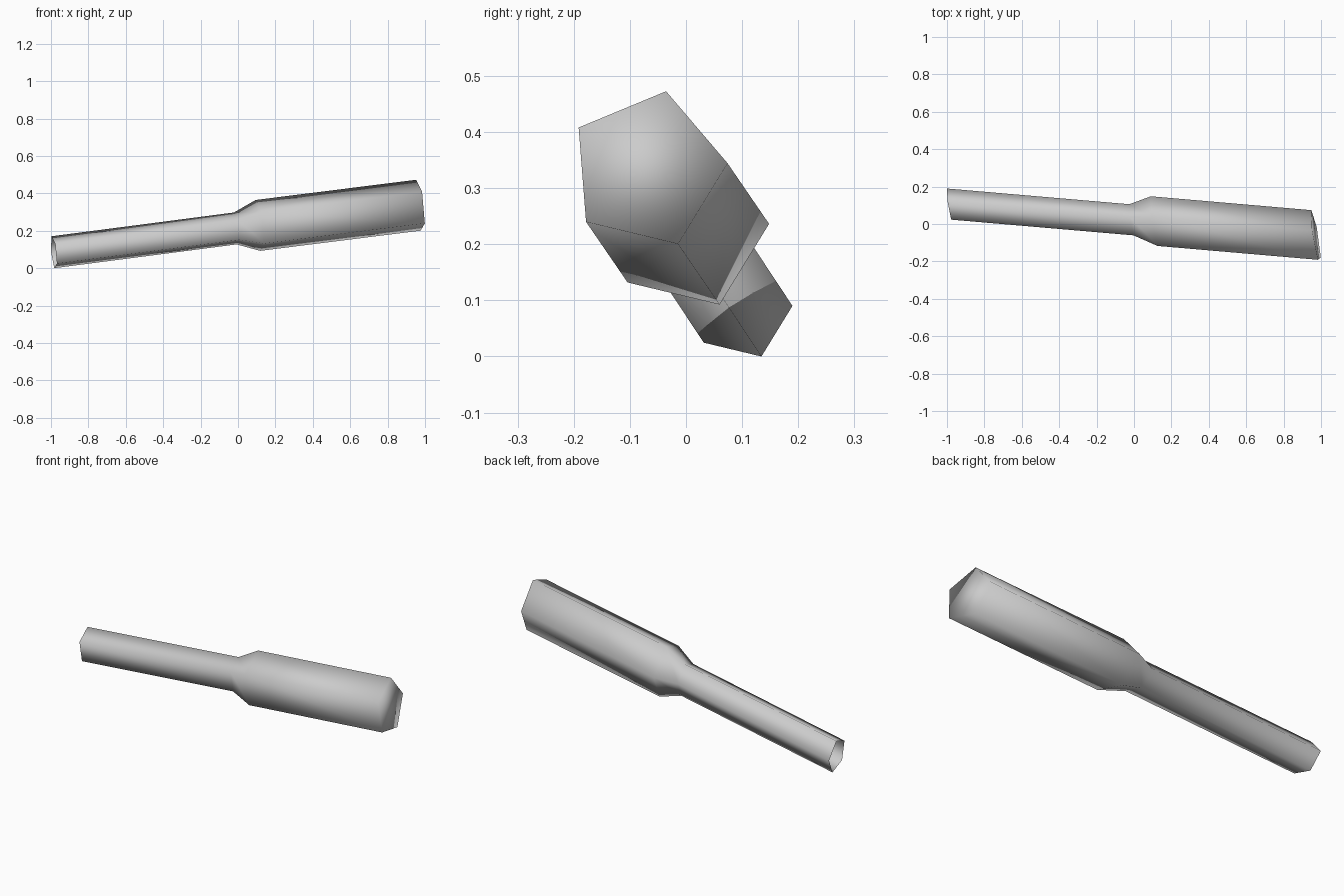
import bpy, bmesh
from math import cos, sin, radians

cube = bpy.data.objects.get("Cube")
if cube:
    bpy.data.objects.remove(cube, do_unlink=True)

SIDES = 5
START = radians(4.5)

# Single plain grey
grey = bpy.data.materials.new("plain_grey")
grey.use_nodes = True
colour = (0.6, 0.6, 0.6, 1)
grey.diffuse_color = colour
grey.node_tree.nodes["Principled BSDF"].inputs["Base Color"].default_value = colour


def ring(bm, centre, radius):
    """Five-sided ring lying in a slightly oblique plane."""
    verts = []
    for i in range(SIDES):
        a = START + radians(360 / SIDES) * i
        dy, dz = radius * cos(a), radius * sin(a)
        verts.append(bm.verts.new((centre[0] - 0.16 * dy - 0.1 * dz,
                                   centre[1] + dy, centre[2] + dz)))
    return verts


# Stations along the tilted axis: narrow open end, neck, shoulder, wide end
stations = [
    ((-0.985, 0.1, 0.083), 0.09),
    ((-0.01, 0.016, 0.21), 0.09),
    ((0.114, 0.005, 0.225), 0.1435),
    ((0.972, -0.069, 0.333), 0.1435),
]

bm = bmesh.new()
rings = [ring(bm, c, r) for c, r in stations]
for a, b in zip(rings, rings[1:]):
    for i in range(SIDES):
        j = (i + 1) % SIDES
        bm.faces.new((a[i], a[j], b[j], b[i]))
# Closed wide end; the narrow end stays open
bm.faces.new(rings[-1])
bmesh.ops.recalc_face_normals(bm, faces=bm.faces)
for f in bm.faces:
    f.smooth = True

mesh = bpy.data.meshes.new("stepped_tube")
bm.to_mesh(mesh)
bm.free()
mesh.materials.append(grey)
tube = bpy.data.objects.new("stepped_tube", mesh)
bpy.context.collection.objects.link(tube)
